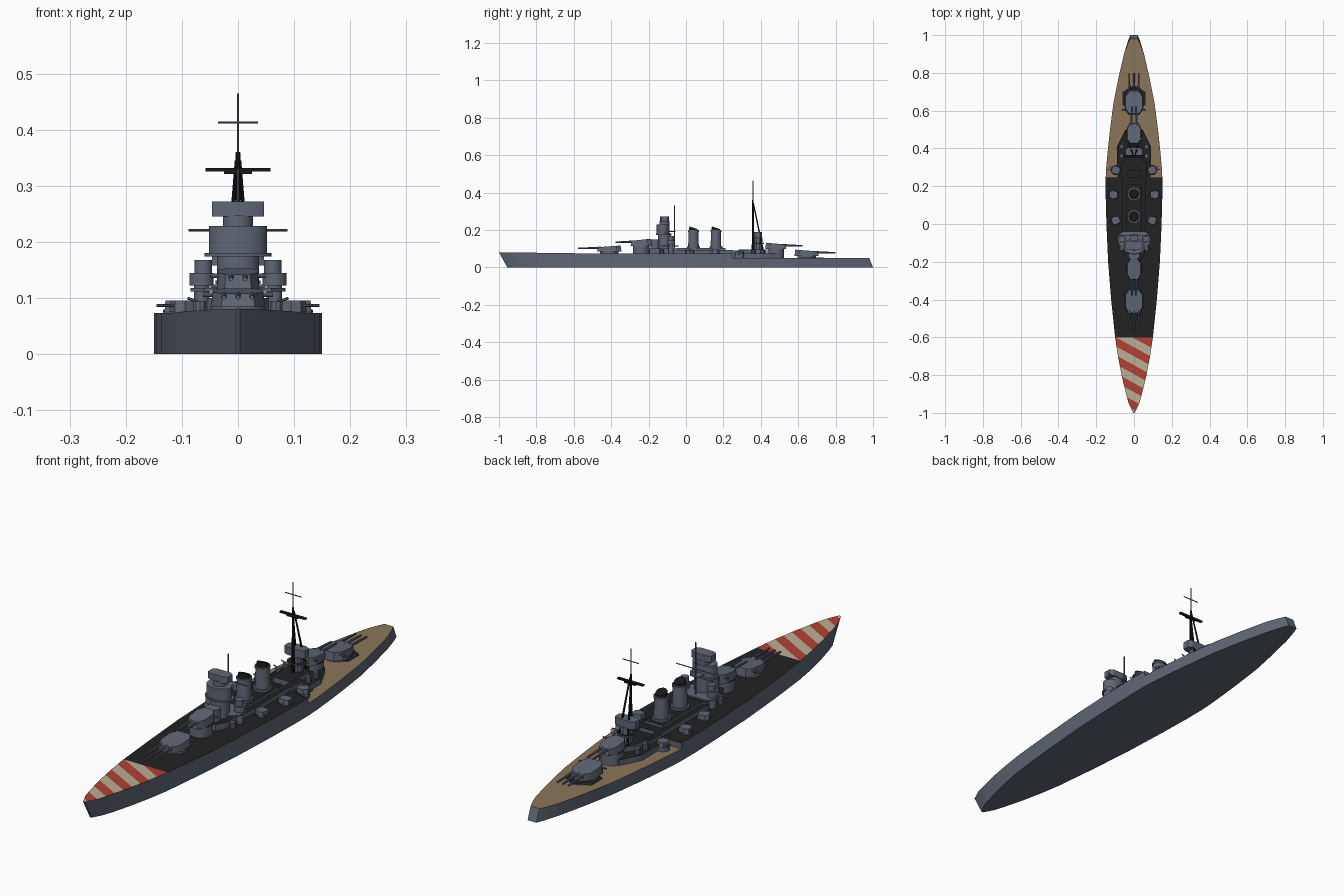
import bpy, bmesh, math
from mathutils import Vector, Matrix

if "Cube" in bpy.data.objects:
    bpy.data.objects.remove(bpy.data.objects["Cube"])


def material(name, rgb):
    m = bpy.data.materials.new(name)
    m.diffuse_color = (*rgb, 1)
    m.use_nodes = True
    m.node_tree.nodes["Principled BSDF"].inputs["Base Color"].default_value = m.diffuse_color
    return m


GREY = material("naval grey", (0.114, 0.136, 0.178))
DARK = material("dark deck", (0.016, 0.016, 0.016))
WOOD = material("wood deck", (0.26, 0.18, 0.102))
RED = material("stripe red", (0.45, 0.05, 0.034))
CREAM = material("stripe cream", (0.49, 0.43, 0.30))
BLACK = material("mast black", (0.009, 0.009, 0.009))


def finish(name, bm, mats):
    """Smooth shading with sharp edges kept, then link the object."""
    bmesh.ops.recalc_face_normals(bm, faces=bm.faces[:])
    for f in bm.faces:
        f.smooth = True
    for e in bm.edges:
        e.smooth = len(e.link_faces) == 2 and e.calc_face_angle(0) < 0.5
    me = bpy.data.meshes.new(name)
    bm.to_mesh(me)
    bm.free()
    for m in mats:
        me.materials.append(m)
    ob = bpy.data.objects.new(name, me)
    bpy.context.collection.objects.link(ob)
    return ob


def prism(name, pts, z0, z1, mat=GREY, top=None, s=1.0):
    """Vertical prism; z1 may be a function of y, s scales the top."""
    bm = bmesh.new()
    n = len(pts)
    cx, cy = sum(p[0] for p in pts) / n, sum(p[1] for p in pts) / n
    zf = z1 if callable(z1) else (lambda y: z1)
    lo = [bm.verts.new((x, y, z0)) for x, y in pts]
    hi = [bm.verts.new((cx + (x - cx) * s, cy + (y - cy) * s, zf(y))) for x, y in pts]
    bm.faces.new(lo[::-1])
    bm.faces.new(hi).material_index = 1
    for i in range(n):
        j = (i + 1) % n
        bm.faces.new((lo[i], lo[j], hi[j], hi[i]))
    return finish(name, bm, [mat, top or mat])


def rect(x0, x1, y0, y1):
    return [(x0, y0), (x1, y0), (x1, y1), (x0, y1)]


def oval(cx, cy, rx, ry=None, n=20):
    ry = ry or rx
    return [(cx + rx * math.cos(2 * math.pi * (i + .5) / n),
             cy + ry * math.sin(2 * math.pi * (i + .5) / n)) for i in range(n)]


def mirrored(half):
    return half + [(-x, y) for x, y in reversed(half)]


def rod(name, a, b, r, mat=GREY, r2=None, n=8):
    a, b = Vector(a), Vector(b)
    bm = bmesh.new()
    rot = (b - a).to_track_quat('Z', 'Y').to_matrix().to_4x4()
    bmesh.ops.create_cone(bm, cap_ends=True, segments=n, radius1=r,
                          radius2=r if r2 is None else r2, depth=(b - a).length,
                          matrix=Matrix.Translation((a + b) / 2) @ rot)
    return finish(name, bm, [mat])


# Hull: fore part with the raised deck, aft part one step lower
def hull(name, stations, ztop, zone):
    bm = bmesh.new()
    rings = []
    for y, w in stations:
        yb = y + max(0, -0.6 - y) * 0.11 + max(0, y - 0.9) * 0.25
        rings.append([bm.verts.new(p) for p in
                      ((-w, yb, 0), (w, yb, 0), (w, y, ztop(y)), (-w, y, ztop(y)))])
    decks = []
    for a, b in zip(rings, rings[1:]):
        for i in range(4):
            j = (i + 1) % 4
            f = bm.faces.new((a[i], a[j], b[j], b[i]))
            if i == 2:
                decks.append(f)
    bm.faces.new(rings[0])
    bm.faces.new(rings[-1][::-1])
    for f in decks:
        f.material_index = 1
    # cut the warning stripes into the bow deck
    if zone:
        for k in range(9):
            c = -0.605 - 0.0475 * k
            geom = [f for f in bm.faces if f.material_index == 1 and f.calc_center_median().y < -0.6]
            geom += list({e for f in geom for e in f.edges}) + list({v for f in geom for v in f.verts})
            bmesh.ops.bisect_plane(bm, geom=geom, plane_co=(0, c, 0), plane_no=(0.55, 1, 0))
        for f in bm.faces:
            p = f.calc_center_median()
            if f.material_index == 1 and p.y < -0.6:
                f.material_index = 2 + math.floor((-0.605 - p.y - 0.55 * p.x) / 0.0475) % 2
    return finish(name, bm, [GREY, DARK if zone else WOOD, CREAM, RED])


hull("fore_hull", [(-1, .004), (-.95, .028), (-.9, .042), (-.8, .066), (-.7, .085), (-.6, .1),
                   (-.4, .121), (-.2, .137), (0, .146), (.15, .15), (.245, .15)],
     lambda y: 0.073 + 0.008 * max(0, -0.4 - y) / 0.6, True)
hull("aft_hull", [(.245, .15), (.3, .147), (.4, .138), (.5, .127), (.64, .109), (.78, .081),
                  (.9, .053), (.955, .032), (.98, .02)], lambda y: 0.05, False)

# Narrow raised deck aft of the step
prism("aft_raised_deck", mirrored([(.088, .24), (.09, .41), (.07, .45), (.045, .5)]),
      .045, .073, GREY, DARK)


# Main gun turrets; d = -1 points to the bow
def turret(name, y, z, d, half_w, half_l, h, guns, reach, deck, br):
    prism(name + "_barbette", oval(0, y, br), deck, z, GREY, DARK)
    out = [(.62 * half_w, y + d * half_l), (half_w, y + d * half_l * .45),
           (half_w, y - d * half_l * .55), (.6 * half_w, y - d * half_l)]
    prism(name + "_house", mirrored(out), z,
          lambda v: z + h * (.86 - .14 * d * (v - y) / half_l), s=.93)
    for i in range(guns):
        x = (i - (guns - 1) / 2) * .025
        zb = z + h * .5
        rod(name + "_barrel", (x, y + d * half_l * .7, zb + .004), (x, y + d * reach, zb), .006, r2=.004)
    rod(name + "_rangefinder", (-half_w * 1.3, y - d * half_l * .6, z + h * .65),
        (half_w * 1.3, y - d * half_l * .6, z + h * .65), .004)


turret("turret_a", -.41, .085, -1, .048, .065, .032, 3, .168, .07, .05)
turret("turret_b", -.24, .115, -1, .038, .056, .038, 2, .138, .07, .045)
turret("turret_c", .48, .098, 1, .038, .056, .034, 2, .142, .045, .045)
turret("turret_d", .645, .06, 1, .048, .065, .035, 3, .155, .045, .05)
prism("turret_d_base", oval(0, .665, .07, n=6), .045, .053, GREY, DARK)

# Secondary twin turrets along both sides
for s in (-1, 1):
    for x, y, z, ang in ((.095, .02, .073, -.35), (.107, .155, .073, 0), (.095, .285, .063, .35)):
        prism("secondary_base", oval(s * x, y, .027, n=12), .045, z + .004, GREY, DARK)
        ob = prism("secondary_turret", [(-.022, -.016), (.008, -.024), (.024, -.014), (.024, .014),
                                        (.008, .024), (-.022, .016)], 0, .021, s=.92)
        place = Matrix.Translation((s * x, y, z + .002)) @ Matrix.Rotation(
            ang if s > 0 else math.pi - ang, 4, 'Z')
        ob.matrix_world = place
        for g in (-.007, .007):
            rod("secondary_barrel", place @ Vector((.015, g, .011)),
                place @ Vector((.038, g, .012)), .0025, n=6)

# Central deckhouse with funnels
prism("deckhouse", rect(-.06, .06, -.06, .25), .07, .092, GREY, DARK)
prism("funnel_house", rect(-.04, .04, -.05, .21), .09, .103, GREY, DARK)
for y in (.04, .16):
    prism("funnel_base", oval(0, y, .036), .1, .112)
    prism("funnel", oval(0, y, .03, .029), .11, .2, s=.9)
    prism("funnel_rim", oval(0, y, .03), .19, .198)
    prism("funnel_cap", oval(0, y, .026, .026, 12), .195, lambda v: .212 - .3 * (v - y), BLACK, s=.85)

# Forward command tower
prism("tower_base", mirrored([(.035, -.195), (.055, -.16), (.055, -.05)]), .07, .1, GREY, DARK)
prism("conning_tower", oval(0, -.165, .03, .026), .09, .15)
prism("tower_trunk", oval(0, -.115, .038, .034), .09, .18)
prism("tower_wing_platform", mirrored([(.06, -.13), (.085, -.1), (.085, -.06), (.06, -.04)]), .112, .118)
prism("tower_platform", oval(0, -.12, .06, .042), .174, .18)
prism("tower_bridge", oval(0, -.123, .052, .036, 28), .178, .228)
prism("tower_neck", oval(0, -.115, .027), .225, .248)
prism("tower_director", mirrored([(.03, -.138), (.046, -.13), (.046, -.1), (.03, -.09)]), .245, .272)
rod("fore_mast", (0, -.062, .1), (0, -.062, .33), .003)
rod("fore_yard", (-.088, -.062, .221), (.088, -.062, .221), .002)
prism("mast_platform", rect(-.02, .02, -.09, -.055), .19, .195)

# Side directors beside the tower and light guns
for s in (-1, 1):
    prism("director_column", oval(s * .065, -.08, .014), .07, .125)
    prism("director_drum", oval(s * .065, -.08, .022), .122, .145)
    prism("director_head", oval(s * .062, -.08, .016), .145, .168)
    for y in (-.13, .36, .41):
        prism("light_gun_mount", oval(s * .068, y, .012, n=10), .07, .095)
        rod("light_gun_barrel", (s * .068, y, .092), (s * .09, y, .1), .0025, n=6)
    prism("aft_side_house", rect(s * .05 - .015, s * .05 + .015, .25, .33), .07, .09, GREY, DARK)

# Aft control position and tripod main mast
prism("aft_house", mirrored([(.045, .28), (.045, .4), (.025, .43)]), .07, .095, GREY, DARK)
prism("aft_tower", oval(0, .385, .024, n=10), .09, .16)
prism("aft_platform", oval(0, .385, .042, .032, 10), .125, .131, GREY, DARK)
prism("aft_director", mirrored([(.03, .36), (.046, .368), (.046, .395), (.03, .405)]), .158, .19)
rod("main_mast", (0, .358, .07), (0, .358, .36), .007, BLACK, .004)
for s in (-1, 1):
    rod("tripod_leg", (s * .022, .412, .09), (s * .003, .36, .345), .005, BLACK, .003)
rod("main_topmast", (0, .358, .35), (0, .358, .465), .0022)
prism("main_yard", rect(-.058, .058, .352, .364), .326, .332, BLACK)
prism("main_yard_brace", rect(-.025, .025, .352, .366), .321, .327, BLACK)
rod("upper_yard", (-.036, .358, .413), (.036, .358, .413), .002)
